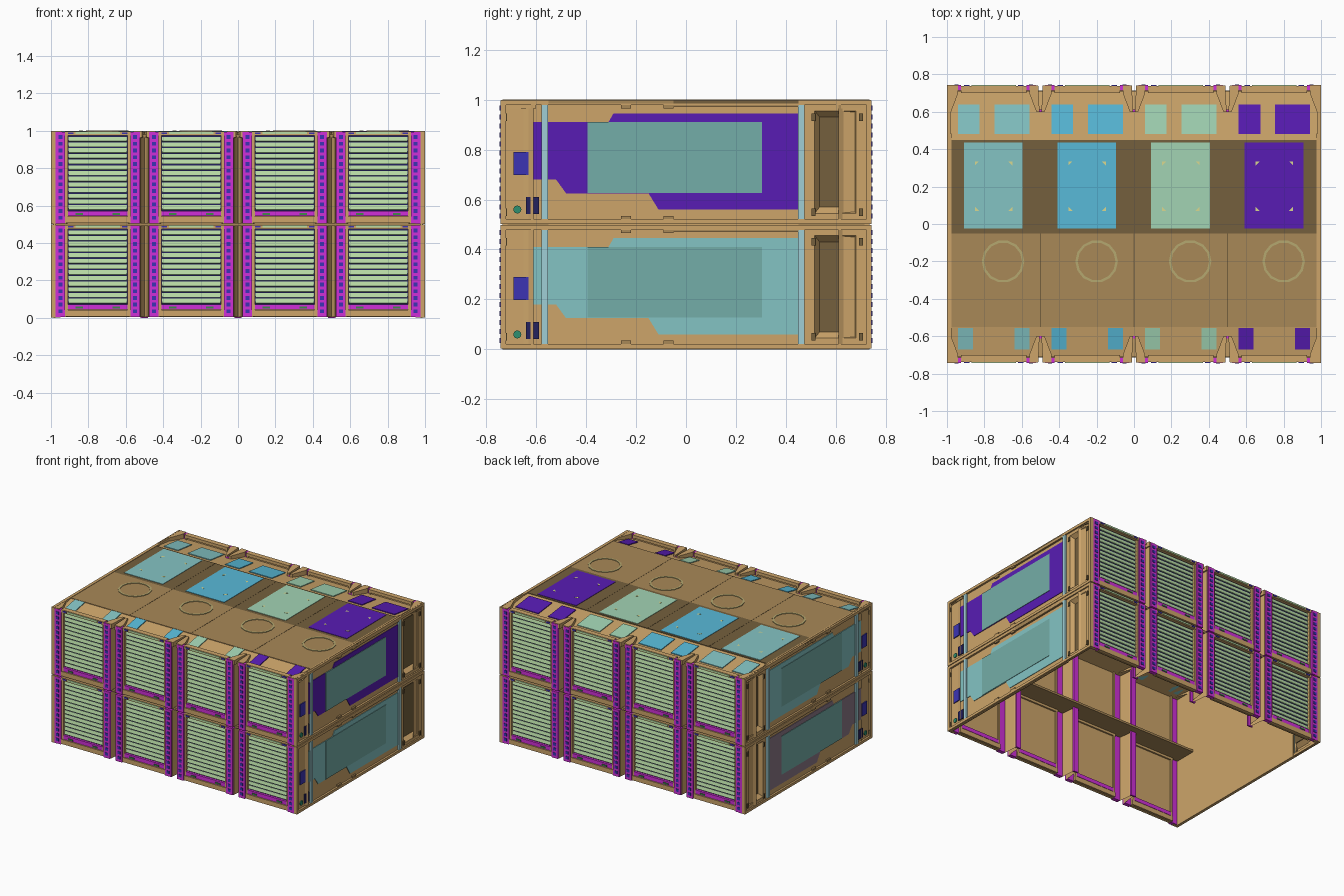
import bpy, bmesh, math
from mathutils import Matrix

if "Cube" in bpy.data.objects:
    bpy.data.objects.remove(bpy.data.objects["Cube"])


def hex_rgba(h):
    c = [int(h[i:i + 2], 16) / 255 for i in (0, 2, 4)]
    return [v / 12.92 if v < .04 else ((v + .055) / 1.055) ** 2.4 for v in c] + [1]


TAN, BROWN, DARK = 'CDA56A', 'A98857', '75603D'
GREEN, NAVY, PINK, BLUE, PALE = 'B9DCA6', '24215F', 'D030D8', '3C34B4', 'A0CFD6'
COLUMN = ['84C4C4', '58BAD8', 'A2D4B4', '581CB4']
CENTRES = [-.75, -.25, .25, .75]
ROWS = [0, .5]
parts = {}


def part(name, color):
    """Fetch (or start) the bmesh collecting one named part."""
    if name not in parts:
        parts[name] = (bmesh.new(), color)
    return parts[name][0]


def box(bm, x0, x1, y0, y1, z0, z1, tilt=0):
    c = ((x0 + x1) / 2, (y0 + y1) / 2, (z0 + z1) / 2)
    s = (abs(x1 - x0), abs(y1 - y0), abs(z1 - z0), 1)
    m = Matrix.Translation(c) @ Matrix.Rotation(tilt, 4, 'X') @ Matrix.Diagonal(s)
    bmesh.ops.create_cube(bm, size=1, matrix=m)


def loft(bm, rings, closed=True, caps=False):
    """Skin between rings of 3D points."""
    vs = [[bm.verts.new(p) for p in r] for r in rings]
    n = len(vs[0])
    for a, b in zip(vs, vs[1:]):
        for i in range(n if closed else n - 1):
            j = (i + 1) % n
            bm.faces.new((a[i], a[j], b[j], b[i]))
    if caps:
        bm.faces.new(vs[0][::-1])
        bm.faces.new(vs[-1])


def prism(bm, pts, axis, a, b):
    put = (lambda p, d: (d, p[0], p[1])) if axis == 'X' else (lambda p, d: (p[0], p[1], d))
    loft(bm, [[put(p, d) for p in pts] for d in (a, b)], caps=True)


def rect(y0, y1, z0, z1):
    return [(y0, z0), (y1, z0), (y1, z1), (y0, z1)]


# Roof deck: front half and darker rear half
box(part('roof_front', BROWN), -1, 1, -.55, -.05, .985, .997)
box(part('roof_rear', DARK), -1, 1, -.05, .45, .985, .997)
for x in (-.5, 0, .5):
    box(part('roof_seams', DARK), x - .002, x + .002, -.55, .45, .99, .998)

for i, cx in enumerate(CENTRES):
    # Coloured roof plates with corner triangles
    box(part(f'roof_plate_{i}', COLUMN[i]), cx - .16, cx + .155, -.025, .435, .99, 1)
    for sx in (-1, 1):
        for y, sy in ((.335, 1), (.07, -1)):
            x = cx + sx * .1
            prism(part('plate_corner_marks', 'D8D890'),
                  [(x, y), (x - sx * .022, y), (x, y - sy * .022)], 'Z', .998, 1.001)
    # Ring on the roof: low-sided band
    rings = []
    for r, z in ((.114, .992), (.114, 1.001), (.101, 1.001), (.101, .992)):
        rings.append([(cx + .05 + r * math.cos(math.tau * k / 14),
                       -.2 + r * math.sin(math.tau * k / 14), z) for k in range(14)])
    loft(part('roof_rings', 'B5A870'), rings)

# Louvred ends, built the same on front (s=-1) and back (s=1)
for s, inner in ((-1, .55), (1, .45)):
    for i, cx in enumerate(CENTRES):
        # Sloping roof edge strip and its colour patches
        def slope(y):
            return .993 - .03 * (y - inner) / (.71 - inner)
        loft(part('roof_edge_strips', TAN),
             [[(cx - .25, s * y, slope(y)), (cx + .25, s * y, slope(y))] for y in (inner, .71)], False)
        spans = [(-.19, -.11), (.11, .19)] if s < 0 else [(-.19, -.075), (.005, .19)]
        ya, yb = (.555, .67) if s < 0 else (.48, .64)
        for a, b in spans:
            ring = [[(cx + x, s * y, slope(y) + dz) for x, y in
                     ((a, ya), (b, ya), (b, yb), (a, yb))] for dz in (0, .006)]
            loft(part(f'edge_patch_{i}', COLUMN[i]), ring, caps=True)
        # Tapered corner blocks on the roof edge
        for e in (-1, 1):
            pts = [(cx + e * .245, s * .6), (cx + e * .228, s * .6),
                   (cx + e * .19, s * .7), (cx + e * .19, s * .74), (cx + e * .238, s * .74)]
            prism(part('roof_corner_blocks', TAN), pts, 'Z', .965, .999)

        for z in ROWS:
            # Folded end wall with side notches
            half = [(.25, .61), (.238, .63), (.228, .732), (.17, .732), (.16, .712)]
            prof = [(-x, y) for x, y in half] + half[::-1]
            loft(part('end_walls', TAN),
                 [[(cx + x, s * y, z + h) for x, y in prof] for h in (.005, .493)], False)
            # Header, sill and frame
            frame = part('vent_frames', TAN)
            box(frame, cx - .175, cx + .175, s * .70, s * .738, z + .475, z + .497)
            box(frame, cx - .175, cx + .175, s * .70, s * .738, z + .008, z + .042)
            for e in (-1, 1):
                box(frame, cx + e * .16, cx + e * .172, s * .70, s * .734, z + .04, z + .478)
            box(part('vent_header_bars', GREEN), cx - .12, cx + .12, s * .71, s * .742, z + .482, z + .494)
            for e in (-1, 1):
                box(part('header_studs', BLUE), cx + e * .13, cx + e * .16, s * .72, s * .742, z + .482, z + .492)
            box(part('vent_sills', PINK), cx - .16, cx + .16, s * .70, s * .733, z + .044, z + .072)
            for e in (-1, 1):
                box(part('sill_latches', '3F8A4A'), cx + e * .1 - .02, cx + e * .1 + .02,
                    s * .72, s * .738, z + .05, z + .06)
            # Louvres over a dark backing
            box(part('vent_backings', NAVY), cx - .158, cx + .158, s * .713, s * .716, z + .07, z + .474)
            for k in range(13):
                h = z + .09 + k * .0305
                box(part('louvres', GREEN), cx - .157, cx + .157, s * .717, s * .723,
                    h - .012, h + .012, s * .25)
            # Ladder posts with square studs
            for e in (-1, 1):
                a = cx + e * .2
                box(part('ladder_posts', PINK), a - .026, a + .026, s * .715, s * .743, z + .005, z + .495)
                for k in range(13):
                    h = z + .035 + k * .036
                    box(part('post_studs', BLUE), a - .011, a + .011, s * .735, s * .746, h - .01, h + .01)
    # Inner shelf between the rows and the strips behind the notches
    box(part('middle_shelves', BROWN), -.99, .99, s * inner, s * .715, .492, .508)
    for x in (-.5, 0, .5):
        box(part('notch_strips', PINK), x - .02, x + .02, s * .6, s * .612, 0, .985)

# Side walls, mirrored left and right
for s in (-1, 1):
    for z in ROWS:
        col = COLUMN[3 if s > 0 else 0] if z else ('84C4C4' if s > 0 else '8C7888')
        side = 'right' if s > 0 else 'left'
        level = 'upper' if z else 'lower'

        # Wall sheet and sunken rear panel
        box(part('side_walls', TAN), s * .976, s * .986, -.735, .485, z, z + .5)
        outer, mid, deep = rect(.485, .735, z, z + .5), rect(.515, .68, z + .045, z + .455), \
            rect(.535, .66, z + .07, z + .43)
        loft(part('rear_recess_rims', TAN), [[(s * d, *p) for p in r] for r, d in
                                             ((outer, .99), (mid, .99), (deep, .96))])
        prism(part('rear_recess_panels', DARK), deep, 'X', s * .955, s * .962)
        # Rim around each crate side
        rim = part('side_rims', TAN)
        box(rim, s * .98, s, -.74, .74, z + .003, z + .022)
        box(rim, s * .98, s, -.74, .74, z + .478, z + .498)
        for y0, y1 in ((-.742, -.72), (.722, .742)):
            box(rim, s * .95, s, y0, y1, z + .003, z + .497)
        for y in (-.24, -.07):
            for h in (.027, .473):
                box(part('side_clips', BROWN), s * .98, s * .998, y - .02, y + .02, z + h - .008, z + h + .008)
        box(part('side_top_rails', BROWN), s * .98, s * 1.0, -.05, .45, z + .47, z + .495)
        for y in (-.725, .51, .70):
            for h in (.05, .43):
                box(part('side_hinges', DARK), s * .985, s * .997, y - .008, y + .008, z + h - .015, z + h + .015)
        # Pale upright bars
        for y in (-.565, .462):
            box(part('side_bars', PALE), s * .98, s * .999, y - .013, y + .013, z + .022, z + .478)
        # Stepped coloured panel with inner plate
        step = [(-.62, .41), (-.31, .41), (-.29, .445), (.45, .445), (.45, .06),
                (-.11, .06), (-.15, .125), (-.48, .125), (-.52, .18), (-.62, .18)]
        prism(part(f'{side}_{level}_panel', col), [(y, z + h) for y, h in step], 'X', s * .984, s * .99)
        prism(part('side_inner_plates', '74AEA8'), rect(-.395, .305, z + .127, z + .41), 'X', s * .986, s * .993)
        # Small control squares and round button
        box(part('blue_squares', BLUE), s * .984, s * .993, -.69, -.63, z + .198, z + .29)
        box(part('navy_squares', NAVY), s * .984, s * .993, -.64, -.588, z + .042, z + .11)
        disc = [(-.675 + .016 * math.cos(math.tau * k / 12), z + .06 + .016 * math.sin(math.tau * k / 12))
                for k in range(12)]
        prism(part('round_buttons', '2E9070'), disc, 'X', s * .984, s * .993)

# Turn every collected part into an object
materials = {}
for name, (bm, color) in parts.items():
    bmesh.ops.recalc_face_normals(bm, faces=bm.faces)
    me = bpy.data.meshes.new(name)
    bm.to_mesh(me)
    bm.free()
    if color not in materials:
        materials[color] = bpy.data.materials.new('color_' + color)
        materials[color].diffuse_color = hex_rgba(color)
    me.materials.append(materials[color])
    bpy.context.collection.objects.link(bpy.data.objects.new(name, me))

for m in bpy.data.materials:
    if m.users and not m.is_grease_pencil:
        m.use_nodes = True
        m.node_tree.nodes["Principled BSDF"].inputs["Base Color"].default_value = m.diffuse_color
